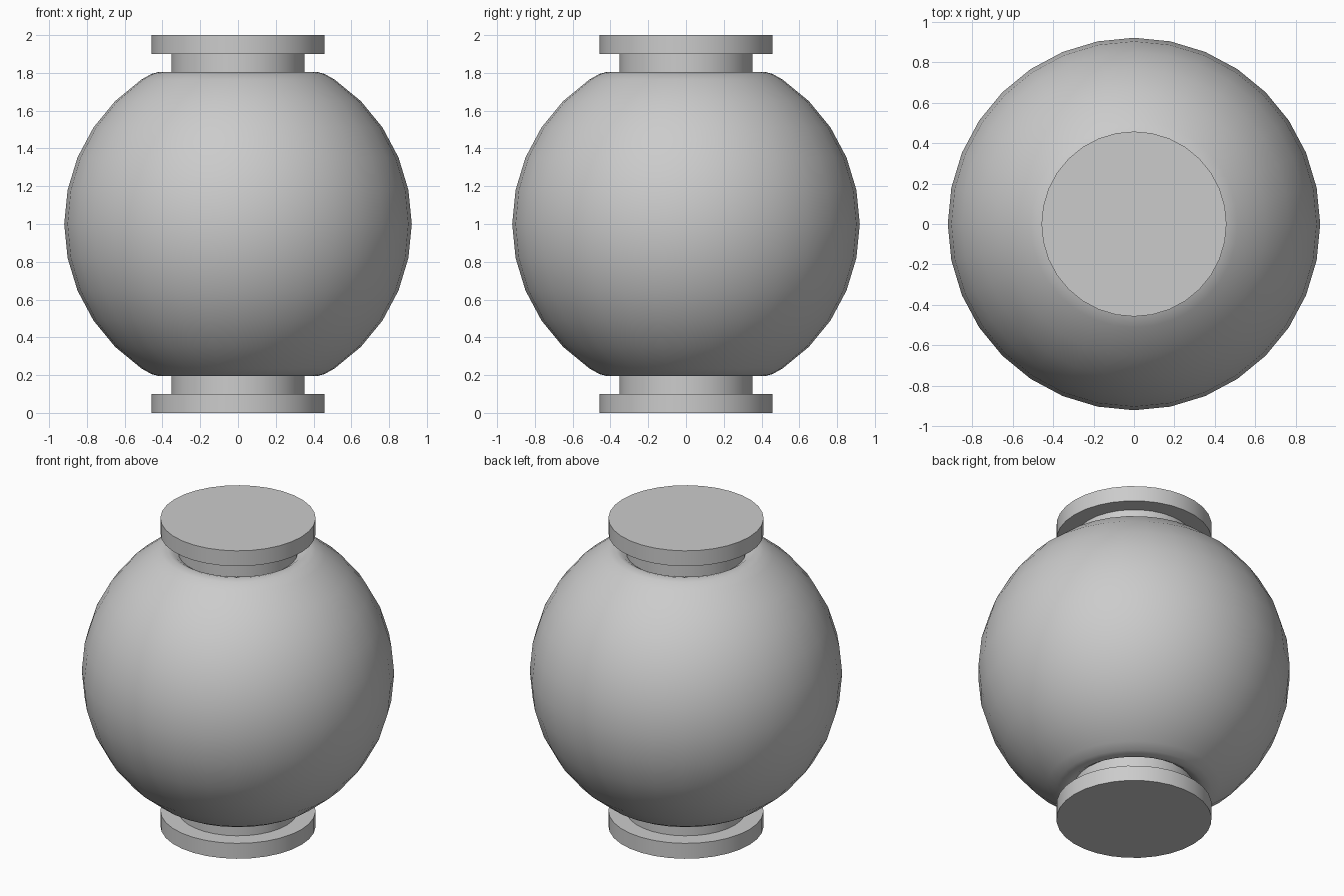
import bpy, bmesh, math

if "Cube" in bpy.data.objects:
    bpy.data.objects.remove(bpy.data.objects["Cube"])

SEG = 32
R = 0.92

grey = bpy.data.materials.new("light grey")
grey.diffuse_color = (0.6, 0.6, 0.6, 1)
grey.use_nodes = True
grey.node_tree.nodes["Principled BSDF"].inputs["Base Color"].default_value = grey.diffuse_color


def lathe(name, profile, caps=False):
    """Revolve (radius, z) points, listed bottom to top, around the z axis."""
    bm = bmesh.new()
    rings = []
    for r, z in profile:
        rings.append([bm.verts.new((r * math.cos(2 * math.pi * i / SEG),
                                    r * math.sin(2 * math.pi * i / SEG), z))
                      for i in range(SEG)])
    for a, b in zip(rings, rings[1:]):
        for i in range(SEG):
            j = (i + 1) % SEG
            bm.faces.new((a[i], a[j], b[j], b[i]))
    if caps:
        bm.faces.new(rings[0][::-1])
        bm.faces.new(rings[-1])
    mesh = bpy.data.meshes.new(name)
    bm.to_mesh(mesh)
    bm.free()
    mesh.materials.append(grey)
    obj = bpy.data.objects.new(name, mesh)
    bpy.context.collection.objects.link(obj)
    bpy.ops.object.select_all(action='DESELECT')
    obj.select_set(True)
    bpy.context.view_layer.objects.active = obj
    bpy.ops.object.shade_smooth_by_angle(angle=math.radians(35))
    return obj


# Round body: sphere whose ends roll inward to the necks
step = math.pi / 16
upper = [(R * math.cos(k * step), R * math.sin(k * step)) for k in range(1, 6)]
upper += [(0.457, 0.795), (0.415, 0.806), (0.385, 0.798), (0.35, 0.775)]
lower = [(r, -z) for r, z in reversed(upper)]
lathe("round_body", [(r, 1 + z) for r, z in lower + [(R, 0)] + upper])

# Neck and flange at each end
lathe("bottom_fitting", [(0.457, 0), (0.457, 0.1), (0.352, 0.1), (0.352, 0.24)], True)
lathe("top_fitting", [(0.352, 1.76), (0.352, 1.9), (0.457, 1.9), (0.457, 2)], True)
